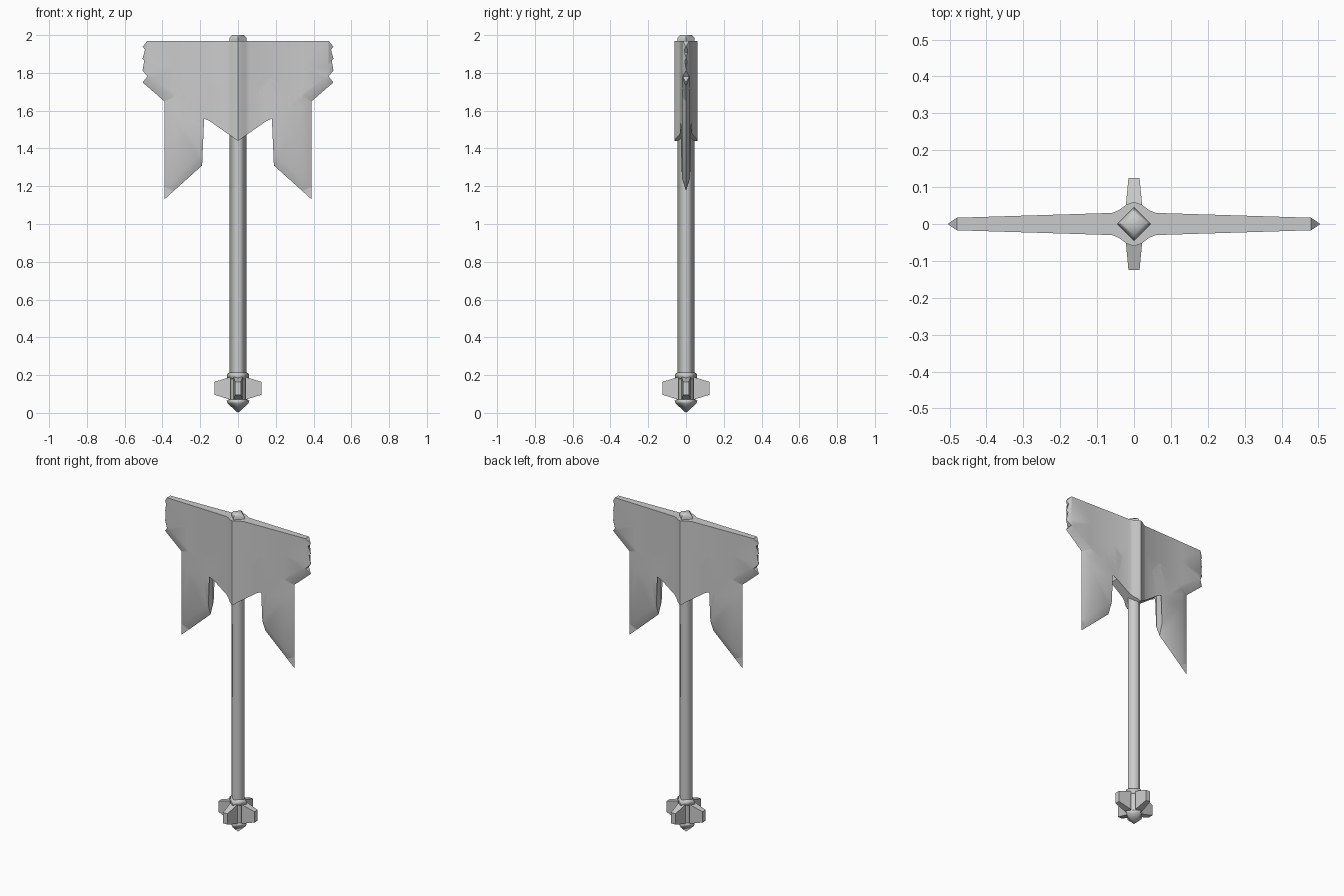
import bpy, bmesh, math
from mathutils import Vector
from mathutils.geometry import intersect_point_line

cube = bpy.data.objects.get("Cube")
if cube:
    bpy.data.objects.remove(cube, do_unlink=True)

GREY = (0.6, 0.6, 0.6, 1)
metal = bpy.data.materials.new("grey metal")
metal.diffuse_color = GREY
metal.use_nodes = True
metal.node_tree.nodes["Principled BSDF"].inputs["Base Color"].default_value = GREY


def finish(bm, name, angle, mirror=False):
    """Turn a bmesh into a shaded object."""
    bmesh.ops.recalc_face_normals(bm, faces=bm.faces)
    mesh = bpy.data.meshes.new(name)
    bm.to_mesh(mesh)
    bm.free()
    mesh.materials.append(metal)
    obj = bpy.data.objects.new(name, mesh)
    bpy.context.collection.objects.link(obj)
    bpy.ops.object.select_all(action='DESELECT')
    obj.select_set(True)
    bpy.context.view_layer.objects.active = obj
    if mirror:
        mod = obj.modifiers.new("mirror", 'MIRROR')
        mod.use_axis = (True, True, False)
        mod.merge_threshold = 0.0005
        bpy.ops.object.modifier_apply(modifier=mod.name)
    bpy.ops.object.shade_smooth_by_angle(angle=math.radians(angle))
    return obj


def diamond_lathe(name, profile, angle=100):
    """Four-sided turned part with its corners on the x and y axes."""
    bm = bmesh.new()
    verts = [bm.verts.new((r, 0, z)) for r, z in profile]
    edges = [bm.edges.new(pair) for pair in zip(verts, verts[1:])]
    bmesh.ops.spin(bm, geom=verts + edges, cent=(0, 0, 0), axis=(0, 0, 1),
                   angle=math.tau, steps=4, use_merge=True)
    bmesh.ops.remove_doubles(bm, verts=bm.verts, dist=0.0005)
    return finish(bm, name, angle)


# Handle, end pieces
diamond_lathe("shaft", [(0.045, 0.15), (0.045, 1.96)])
diamond_lathe("top_cap", [(0.045, 1.95), (0.045, 1.985), (0.03, 2), (0, 2)], 60)
diamond_lathe("collar", [(0.045, 0.175), (0.058, 0.185), (0.058, 0.205), (0.045, 0.215)])
diamond_lathe("pommel_core", [(0.05, 0.06), (0.05, 0.19)])
diamond_lathe("pommel_tip", [(0, 0), (0.055, 0.05), (0.06, 0.065), (0.04, 0.075)])

# Four tapered pommel fins
for i, side in enumerate(("left", "back", "right", "front")):
    bm = bmesh.new()
    bmesh.ops.create_cube(bm, size=2)
    turn = i * math.pi / 2
    for v in bm.verts:
        outer = v.co.x > 0
        x = 0.125 if outer else 0.04
        y = v.co.y * (0.015 if outer else 0.023)
        z = 0.13 + v.co.z * (0.034 if outer else 0.06)
        v.co = (x * math.cos(turn) - y * math.sin(turn),
                x * math.sin(turn) + y * math.cos(turn), z)
    finish(bm, side + "_pommel_fin", 30)

# Blade outline: half of the front face
TOP, TIP, VALLEY = 1.97, 0.505, 0.48
teeth = [(TIP if i % 2 else VALLEY, TOP - 0.0315 * i) for i in range(8)]
tab_top, tab_tip, tab_heel = (0.39, 1.65), (0.39, 1.13), (0.19, 1.31)
outline = [(0, TOP)] + teeth + [
    tab_top, tab_tip, tab_heel, (0.19, 1.65), (0.235, 1.7), (0.17, 1.77),
    (0.11, 1.7), (0.15, 1.65), (0.15, 1.545), (0, 1.44)]

# Edges ground to zero thickness, and thickness across the width
ground = [[Vector((x, 0, z)) for x, z in pair] for pair in
          ((teeth[-1], tab_top), (tab_top, tab_tip), (tab_tip, tab_heel))]
section = [(0, 0.06), (0.02, 0.053), (0.04, 0.038), (0.06, 0.03),
           (VALLEY, 0.017), (TIP, 0)]
GRIND = 0.05


def thickness(p):
    for (x0, t0), (x1, t1) in zip(section, section[1:]):
        if p.x <= x1 + 1e-6:
            t = t0 + (t1 - t0) * (p.x - x0) / (x1 - x0)
            break
    else:
        t = 0
    for a, b in ground:
        near, f = intersect_point_line(p, a, b)
        near = a.lerp(b, min(1, max(0, f)))
        t = min(t, 0.03 * (p - near).length / GRIND)
    return max(t, 0)


bm = bmesh.new()
bm.faces.new([bm.verts.new((x, 0, z)) for x, z in outline])
bmesh.ops.triangulate(bm, faces=bm.faces)


def slice_at(point, normal):
    bmesh.ops.bisect_plane(bm, geom=bm.verts[:] + bm.edges[:] + bm.faces[:],
                           dist=1e-5, plane_co=point, plane_no=normal)


for x, t in section[1:-1]:
    slice_at((x, 0, 0), (1, 0, 0))
for a, b in ground:
    normal = (b - a).cross(Vector((0, 1, 0))).normalized()
    inward = normal if normal.dot(Vector((0.25, 0, 1.7)) - a) > 0 else -normal
    slice_at(a + inward * GRIND, inward)
bmesh.ops.triangulate(bm, faces=bm.faces)

# Raise the front face, then close its rim back to the middle plane
rim = [e for e in bm.edges if e.is_boundary and max(v.co.x for v in e.verts) > 1e-4]
for v in bm.verts:
    v.co.y = -thickness(v.co)
walls = bmesh.ops.extrude_edge_only(bm, edges=rim)["geom"]
for v in walls:
    if isinstance(v, bmesh.types.BMVert):
        v.co.y = 0
bmesh.ops.remove_doubles(bm, verts=bm.verts, dist=0.0002)
bmesh.ops.dissolve_degenerate(bm, edges=bm.edges, dist=0.0001)
finish(bm, "double_blade", 35, mirror=True)
